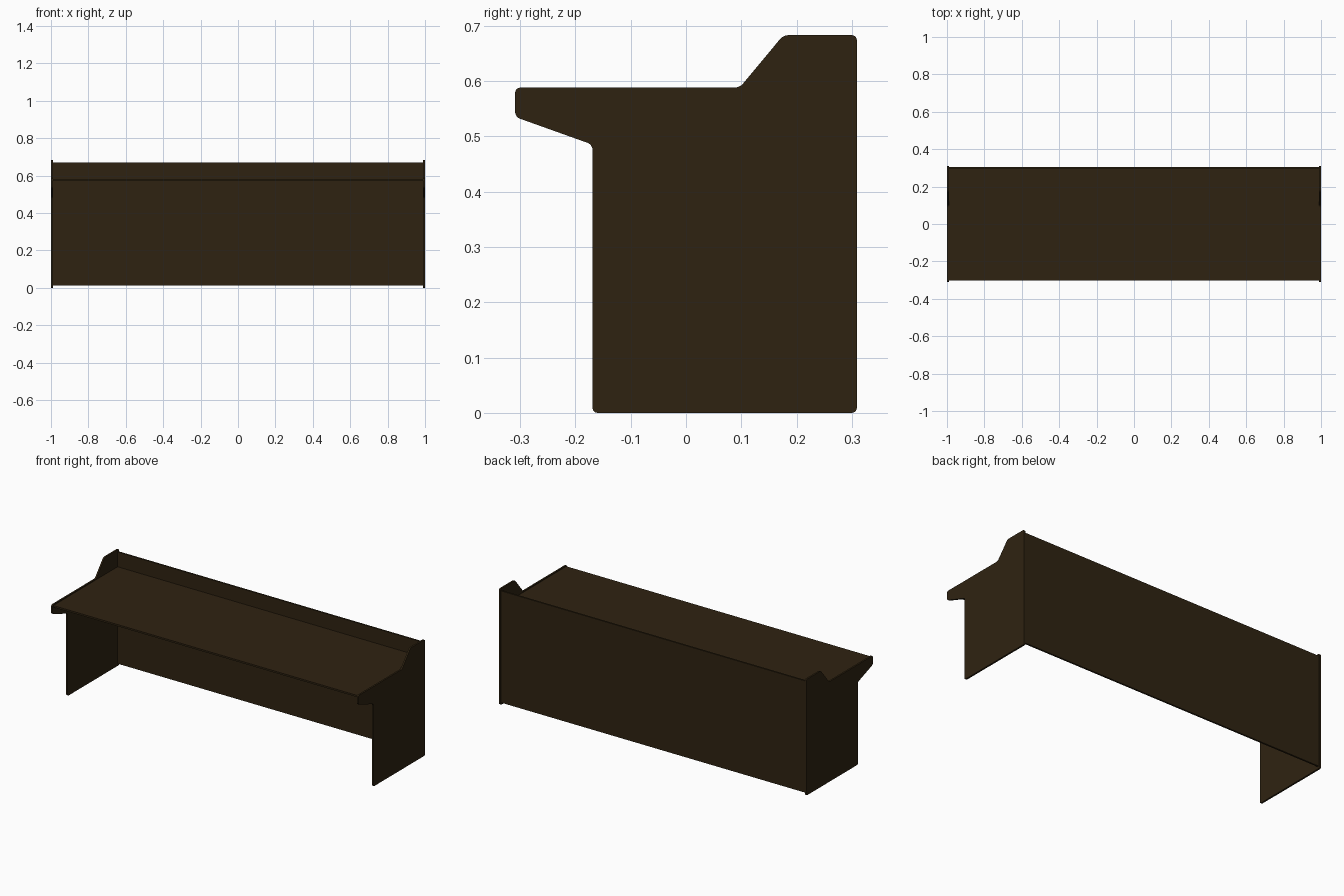
import bpy, bmesh
from mathutils import Vector

if "Cube" in bpy.data.objects:
    bpy.data.objects.remove(bpy.data.objects["Cube"])

wood = bpy.data.materials.new("dark brown wood")
wood.diffuse_color = (0.028, 0.0165, 0.0056, 1)
wood.use_nodes = True
wood.node_tree.nodes["Principled BSDF"].inputs["Base Color"].default_value = wood.diffuse_color

T = 0.01  # board thickness


def finish(name, bm):
    bmesh.ops.recalc_face_normals(bm, faces=bm.faces)
    me = bpy.data.meshes.new(name)
    bm.to_mesh(me)
    bm.free()
    me.materials.append(wood)
    ob = bpy.data.objects.new(name, me)
    bpy.context.collection.objects.link(ob)
    return ob


def board(name, lo, hi):
    bm = bmesh.new()
    bmesh.ops.create_cube(bm, size=1)
    lo, hi = Vector(lo), Vector(hi)
    for v in bm.verts:
        v.co = Vector([(lo[i] + hi[i]) / 2 + v.co[i] * (hi[i] - lo[i]) for i in range(3)])
    return finish(name, bm)


# side panel outline (y, z) with rounded corners
OUTLINE = [(-0.309, 0.588), (0.097, 0.588), (0.176, 0.683), (0.309, 0.683),
           (0.309, 0), (-0.169, 0), (-0.169, 0.485), (-0.309, 0.535)]


def side_panel(name, x):
    bm = bmesh.new()
    bm.faces.new([bm.verts.new((x, y, z)) for y, z in OUTLINE])
    bmesh.ops.bevel(bm, geom=bm.verts[:], offset=0.009, segments=4,
                    profile=0.5, affect='VERTICES')
    ext = bmesh.ops.extrude_face_region(bm, geom=bm.faces[:])
    for v in ext["geom"]:
        if isinstance(v, bmesh.types.BMVert):
            v.co.x += T
    return finish(name, bm)


side_panel("left_side_panel", -1)
side_panel("right_side_panel", 1 - T)

# boards spanning between the side panels
X = 1 - T
board("back_panel", (-X, 0.295, 0.013), (X, 0.305, 0.67))
board("desk_top", (-X, -0.302, 0.573), (X, 0.295, 0.583))
